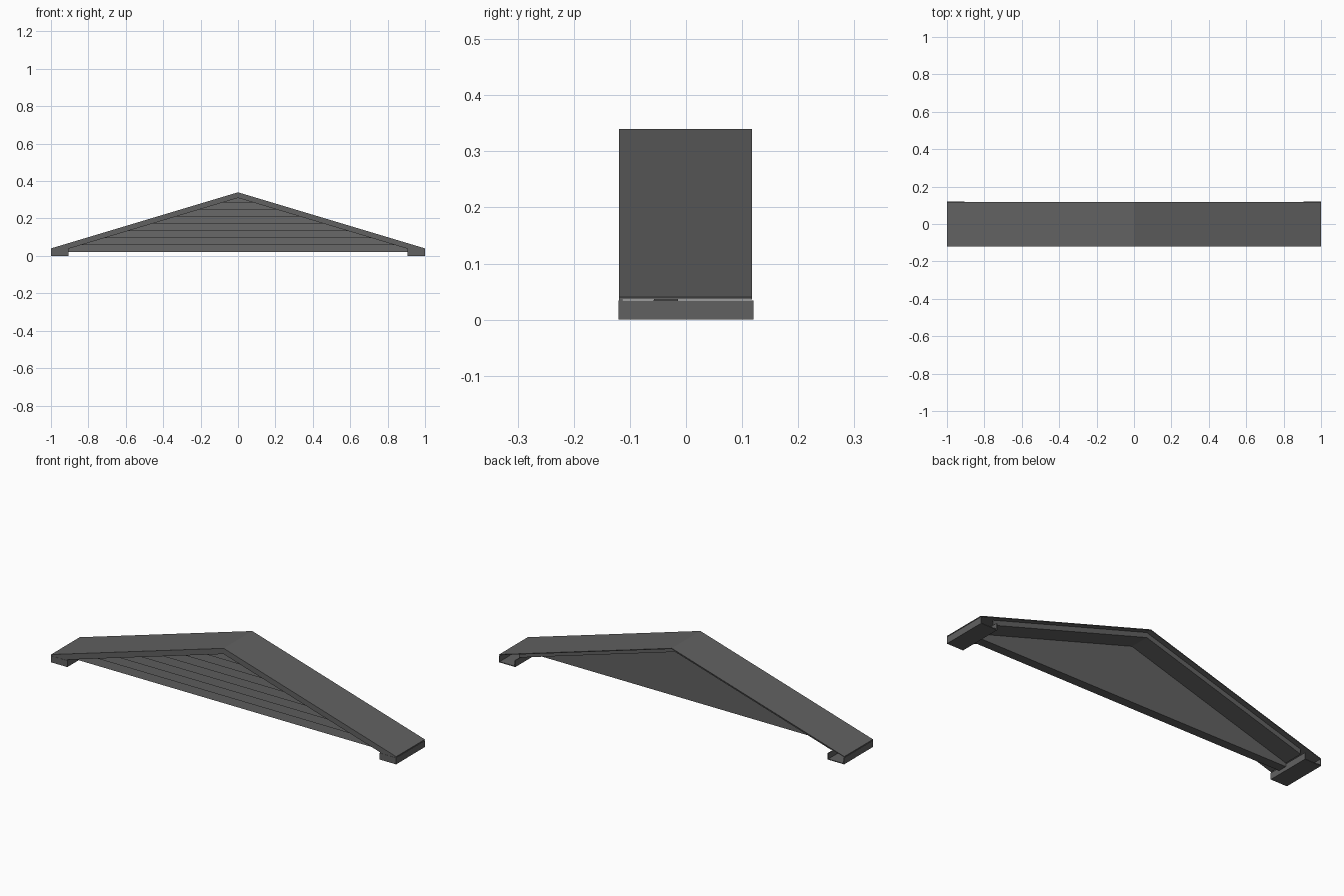
import bpy, bmesh

if "Cube" in bpy.data.objects:
    bpy.data.objects.remove(bpy.data.objects["Cube"])

mat = bpy.data.materials.new("dark grey")
mat.diffuse_color = (0.12, 0.12, 0.12, 1)
mat.use_nodes = True
mat.node_tree.nodes["Principled BSDF"].inputs["Base Color"].default_value = mat.diffuse_color

SLOPE = 0.30      # rise of the roof per unit of x
RIDGE = 0.34      # top of the ridge
UNDER = 0.31      # underside of the ridge
INNER = 0.905     # inner edge of the eave boxes
HALF = 0.12       # half depth


def finish(name, bm):
    bmesh.ops.remove_doubles(bm, verts=bm.verts, dist=1e-5)
    bmesh.ops.recalc_face_normals(bm, faces=bm.faces)
    me = bpy.data.meshes.new(name)
    bm.to_mesh(me)
    bm.free()
    me.materials.append(mat)
    ob = bpy.data.objects.new(name, me)
    bpy.context.collection.objects.link(ob)
    return ob


def prism(bm, pts, front, back):
    """Closed solid from an (x, z) outline; front and back give y for each z."""
    a = [bm.verts.new((x, front(z), z)) for x, z in pts]
    b = [bm.verts.new((x, back(z), z)) for x, z in pts]
    bm.faces.new(a)
    bm.faces.new(b[::-1])
    n = len(pts)
    for i in range(n):
        j = (i + 1) % n
        bm.faces.new((a[i], b[i], b[j], a[j]))


def gable_part(name, right_side, y0, y1):
    """Outline of the right half, from bottom centre to top centre, mirrored."""
    left = [(-x, z) for x, z in reversed(right_side) if x > 0]
    bm = bmesh.new()
    prism(bm, right_side + left, lambda z: y0, lambda z: y1)
    return finish(name, bm)


def line(top, x):
    return (x, top - SLOPE * x)


# Roof: top sheet, soffit, front and recessed back fascia
t = 0.004
gable_part("roof_sheet", [line(RIDGE - t, 0), line(RIDGE - t, 1), line(RIDGE, 1), line(RIDGE, 0)],
           -0.118, 0.118)
gable_part("roof_soffit", [line(UNDER, 0), line(UNDER, INNER), line(UNDER + t, INNER), line(UNDER + t, 0)],
           -0.116, 0.09)
gable_part("front_fascia", [line(UNDER, 0), line(UNDER, INNER), (INNER, 0.034), (1, 0.034),
                            line(RIDGE, 1), line(RIDGE, 0)], -0.119, -0.113)
gable_part("back_fascia", [line(UNDER, 0), line(UNDER, INNER), line(RIDGE - t, INNER), line(RIDGE - t, 0)],
           0.085, 0.09)


# Eave boxes, open at the back
def box(bm, x0, x1, y0, y1, z0, z1):
    prism(bm, [(x0, z0), (x1, z0), (x1, z1), (x0, z1)], lambda z: y0, lambda z: y1)


for side, label in ((-1, "left"), (1, "right")):
    bm = bmesh.new()
    box(bm, side * INNER, side, -HALF, HALF, 0, t)                      # floor
    box(bm, side * INNER, side, -HALF, -HALF + t, 0, 0.034)             # front
    box(bm, side * (1 - t), side, -HALF, HALF, 0, 0.034)                # outer side
    box(bm, side * INNER, side * (INNER + t), -HALF, HALF, 0, 0.034)    # inner side
    finish("eave_box_" + label, bm)

# Gable wall of overlapping boards
PITCH = 0.038
KNEE = UNDER - SLOPE * INNER


def half_width(z):
    return min(INNER, max(0, (UNDER - z) / SLOPE))


bm = bmesh.new()
z0 = 0.02
while z0 < UNDER - 0.002:
    z1 = min(z0 + PITCH, UNDER)
    zs = [z0] + ([KNEE] if z0 < KNEE < z1 else []) + [z1]
    right = [(half_width(z), z) for z in zs]
    left = [(-x, z) for x, z in reversed(right) if x > 1e-6]
    prism(bm, right + left,
          lambda z: -0.061 + 0.009 * (z - z0) / PITCH, lambda z: -0.014)
    z0 += PITCH
finish("gable_siding", bm)
